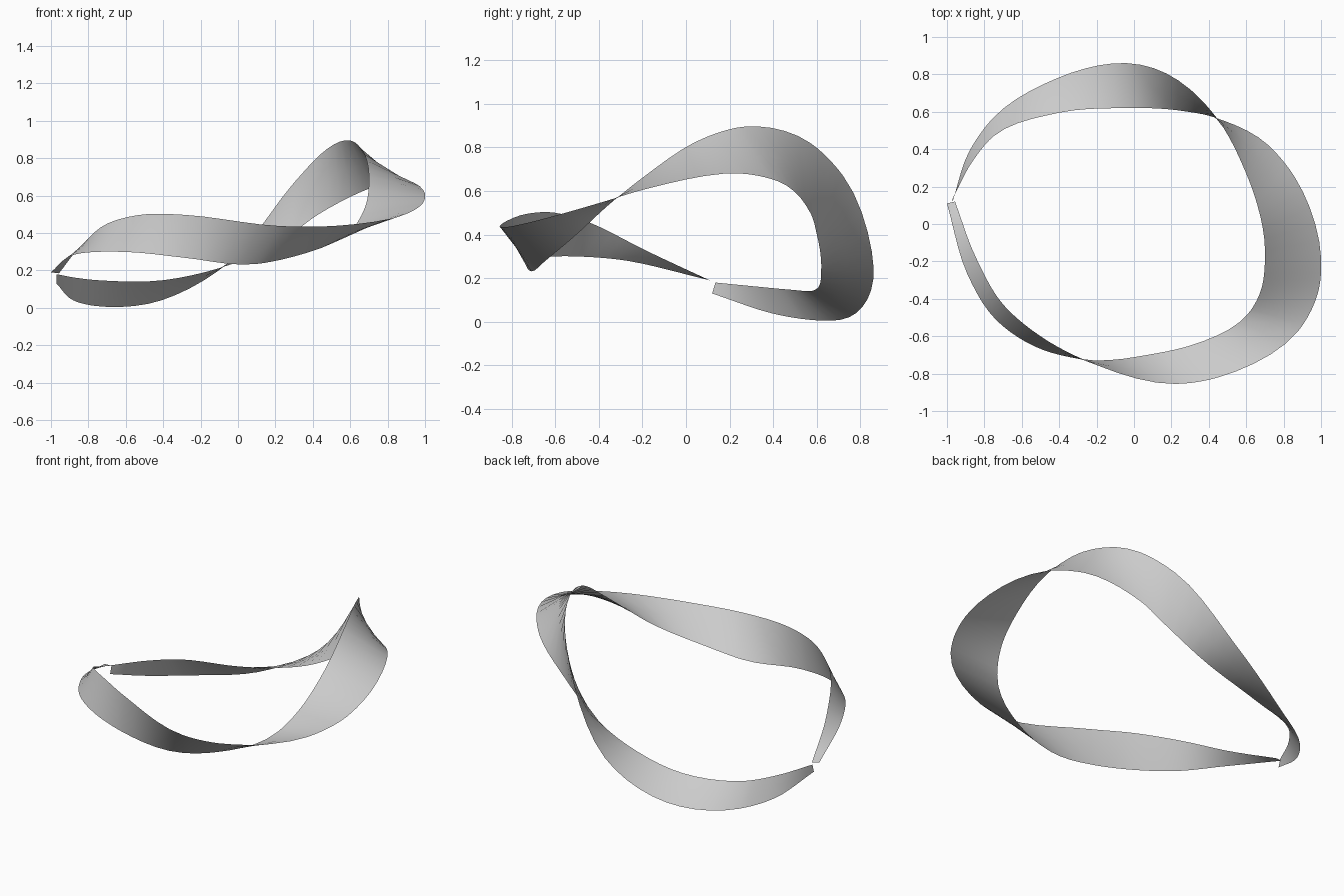
import bpy
import bmesh
from mathutils import Vector

cube = bpy.data.objects.get("Cube")
if cube:
    bpy.data.objects.remove(cube, do_unlink=True)

STEPS = 5      # cross ribs between two guide points
ACROSS = 2     # strips across the ribbon width

# Guide points of the two ribbon edges, in matching order around the loop
edge_a = [
    (-.97, .135, .18), (-.86, .34, .16), (-.75, .47, .148), (-.4, .595, .148),
    (-.03, .62, .235), (.29, .6, .4), (.43, .57, .5), (.72, .42, .645),
    (.86, .25, .68), (1, -.18, .61), (.98, -.38, .55), (.88, -.57, .495),
    (.45, -.82, .435), (.22, -.855, .438), (-.28, -.72, .497),
    (-.5, -.6, .5), (-.7, -.43, .45), (-.84, -.19, .33), (-.957, .12, .185),
]
edge_b = [
    (-.97, .12, .13), (-.88, .39, .04), (-.76, .56, .01), (-.41, .78, .04),
    (-.04, .86, .25), (.3, .72, .67), (.44, .57, .82), (.6, .27, .895),
    (.66, .1, .85), (.7, -.2, .66), (.68, -.35, .54), (.61, -.48, .42),
    (.3, -.65, .275), (.1, -.695, .235), (-.3, -.72, .27),
    (-.53, -.655, .295), (-.74, -.51, .3), (-.89, -.27, .28), (-1, .11, .19),
]


def knots_along(first, second):
    """Shared spline parameter from the mean spacing of both edges."""
    knots = [0.0]
    for i in range(len(first) - 1):
        gap = (first[i + 1] - first[i]).length + (second[i + 1] - second[i]).length
        knots.append(knots[-1] + gap / 2)
    return knots


def smooth_path(points, knots):
    """Smooth curve through unevenly spaced guide points."""
    last = len(points) - 1
    slopes = []
    for i in range(last + 1):
        if i == 0 or i == last:
            j = min(i, last - 1)
            slopes.append((points[j + 1] - points[j]) / (knots[j + 1] - knots[j]))
        else:
            before, after = knots[i] - knots[i - 1], knots[i + 1] - knots[i]
            slope_in = (points[i] - points[i - 1]) / before
            slope_out = (points[i + 1] - points[i]) / after
            slopes.append((slope_in * after + slope_out * before) / (before + after))
    path = []
    for i in range(last):
        span = knots[i + 1] - knots[i]
        for step in range(STEPS):
            t = step / STEPS
            rise = t * t * (3 - 2 * t)
            path.append(points[i] * (1 - rise) + points[i + 1] * rise
                        + slopes[i] * span * t * (1 - t) ** 2
                        - slopes[i + 1] * span * t * t * (1 - t))
    path.append(points[last])
    return path


# Ribbon surface: straight ribs spanning the two edge curves
guide_a = [Vector(p) for p in edge_a]
guide_b = [Vector(p) for p in edge_b]
knots = knots_along(guide_a, guide_b)
bm = bmesh.new()
ribs = []
for a, b in zip(smooth_path(guide_a, knots), smooth_path(guide_b, knots)):
    ribs.append([bm.verts.new(a.lerp(b, k / ACROSS)) for k in range(ACROSS + 1)])
for rib, following in zip(ribs, ribs[1:]):
    for k in range(ACROSS):
        face = bm.faces.new((rib[k], following[k], following[k + 1], rib[k + 1]))
        face.smooth = True

mesh = bpy.data.meshes.new("twisted_ribbon")
bm.to_mesh(mesh)
bm.free()
ribbon = bpy.data.objects.new("twisted_ribbon", mesh)
bpy.context.collection.objects.link(ribbon)

# Plain light grey
grey = bpy.data.materials.new("light_grey")
grey.use_nodes = True
colour = (.6, .6, .6, 1)
grey.diffuse_color = colour
grey.node_tree.nodes["Principled BSDF"].inputs["Base Color"].default_value = colour
mesh.materials.append(grey)
